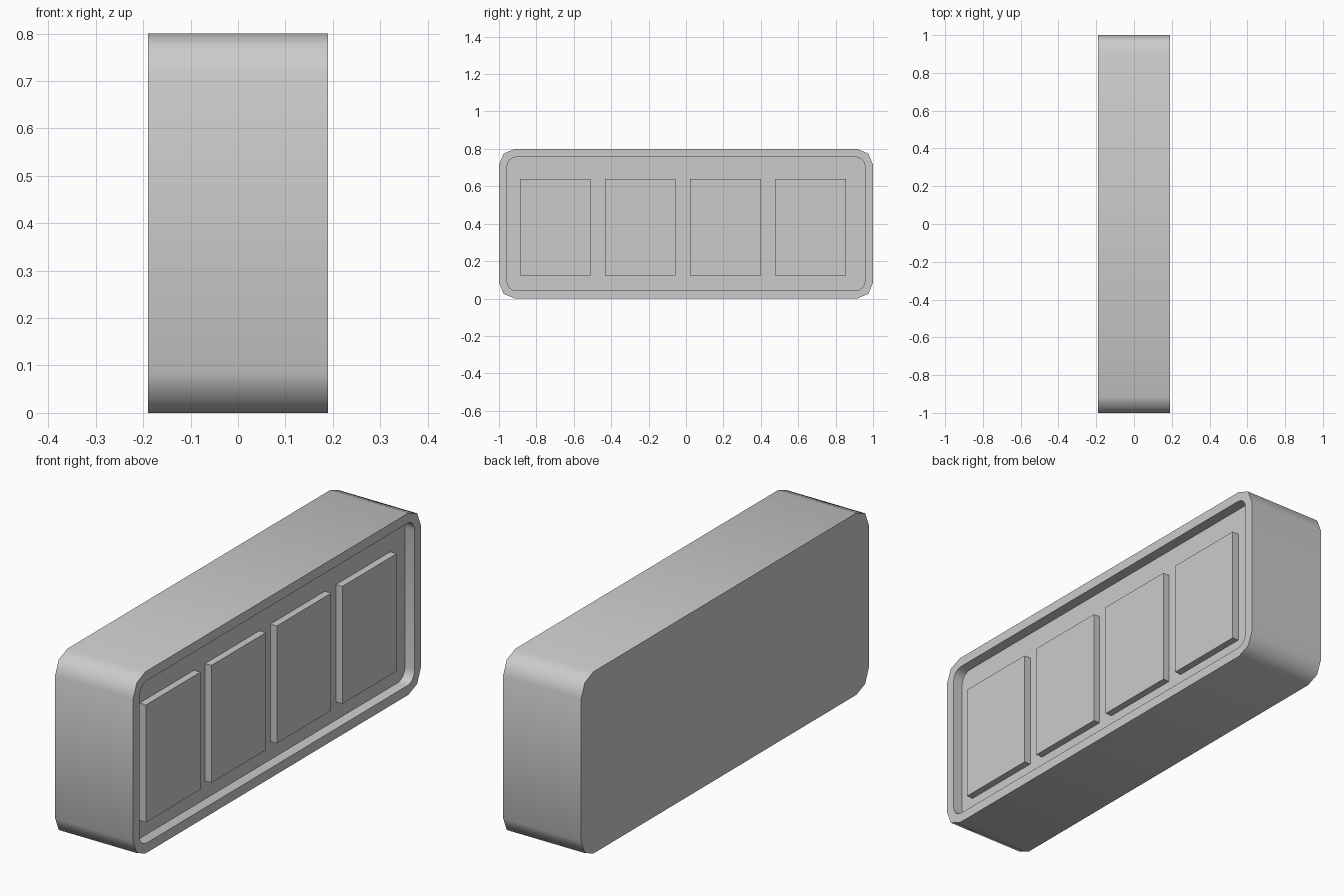
import bpy, bmesh, math

cube = bpy.data.objects.get("Cube")
if cube:
    bpy.data.objects.remove(cube, do_unlink=True)

HALF_X, HALF_Y, HEIGHT = 0.19, 1.0, 0.8
RIM, RECESS, TILE_DEPTH = 0.043, 0.047, 0.031

grey = bpy.data.materials.new("plain_grey")
grey.use_nodes = True
colour = (0.6, 0.6, 0.6, 1)
grey.diffuse_color = colour
grey.node_tree.nodes["Principled BSDF"].inputs["Base Color"].default_value = colour


def rounded_loop(bm, x, inset, radius, segments):
    """Closed rounded rectangle of vertices and edges in the y-z plane."""
    hy, hz = HALF_Y - inset - radius, HEIGHT / 2 - inset - radius
    verts = []
    for corner, (sy, sz) in enumerate([(1, 1), (-1, 1), (-1, -1), (1, -1)]):
        for i in range(segments + 1):
            a = math.pi / 2 * (corner + i / segments)
            verts.append(bm.verts.new((x, sy * hy + radius * math.cos(a),
                                       HEIGHT / 2 + sz * hz + radius * math.sin(a))))
    edges = [bm.edges.new((v, verts[(i + 1) % len(verts)])) for i, v in enumerate(verts)]
    return verts, edges


def add_object(name, bm):
    bmesh.ops.recalc_face_normals(bm, faces=bm.faces)
    mesh = bpy.data.meshes.new(name)
    bm.to_mesh(mesh)
    bm.free()
    mesh.materials.append(grey)
    obj = bpy.data.objects.new(name, mesh)
    bpy.context.collection.objects.link(obj)
    return obj


# Casing: rounded block with a shallow recess on its +x side
bm = bmesh.new()
back, back_edges = rounded_loop(bm, -HALF_X, 0, 0.085, 2)
front, front_edges = rounded_loop(bm, HALF_X, 0, 0.085, 2)
lip, lip_edges = rounded_loop(bm, HALF_X, RIM, 0.05, 4)
floor, floor_edges = rounded_loop(bm, HALF_X - RECESS, RIM, 0.05, 4)
bm.faces.new(back)
bm.faces.new(floor)
bmesh.ops.bridge_loops(bm, edges=back_edges + front_edges)
bmesh.ops.bridge_loops(bm, edges=lip_edges + floor_edges)
bmesh.ops.triangle_fill(bm, edges=front_edges + lip_edges, use_beauty=True, normal=(1, 0, 0))
casing = add_object("casing", bm)
bpy.ops.object.select_all(action="DESELECT")
casing.select_set(True)
bpy.context.view_layer.objects.active = casing
bpy.ops.object.shade_smooth_by_angle(angle=math.radians(50))

# Four raised tiles standing on the recess floor
for i in range(4):
    bm = bmesh.new()
    bmesh.ops.create_cube(bm, size=1)
    bmesh.ops.scale(bm, vec=(TILE_DEPTH, 0.378, 0.517), verts=bm.verts)
    bmesh.ops.translate(bm, verts=bm.verts, vec=(
        HALF_X - RECESS + TILE_DEPTH / 2, -0.699 + 0.455 * i, 0.381))
    add_object(f"tile_{i + 1}", bm)
